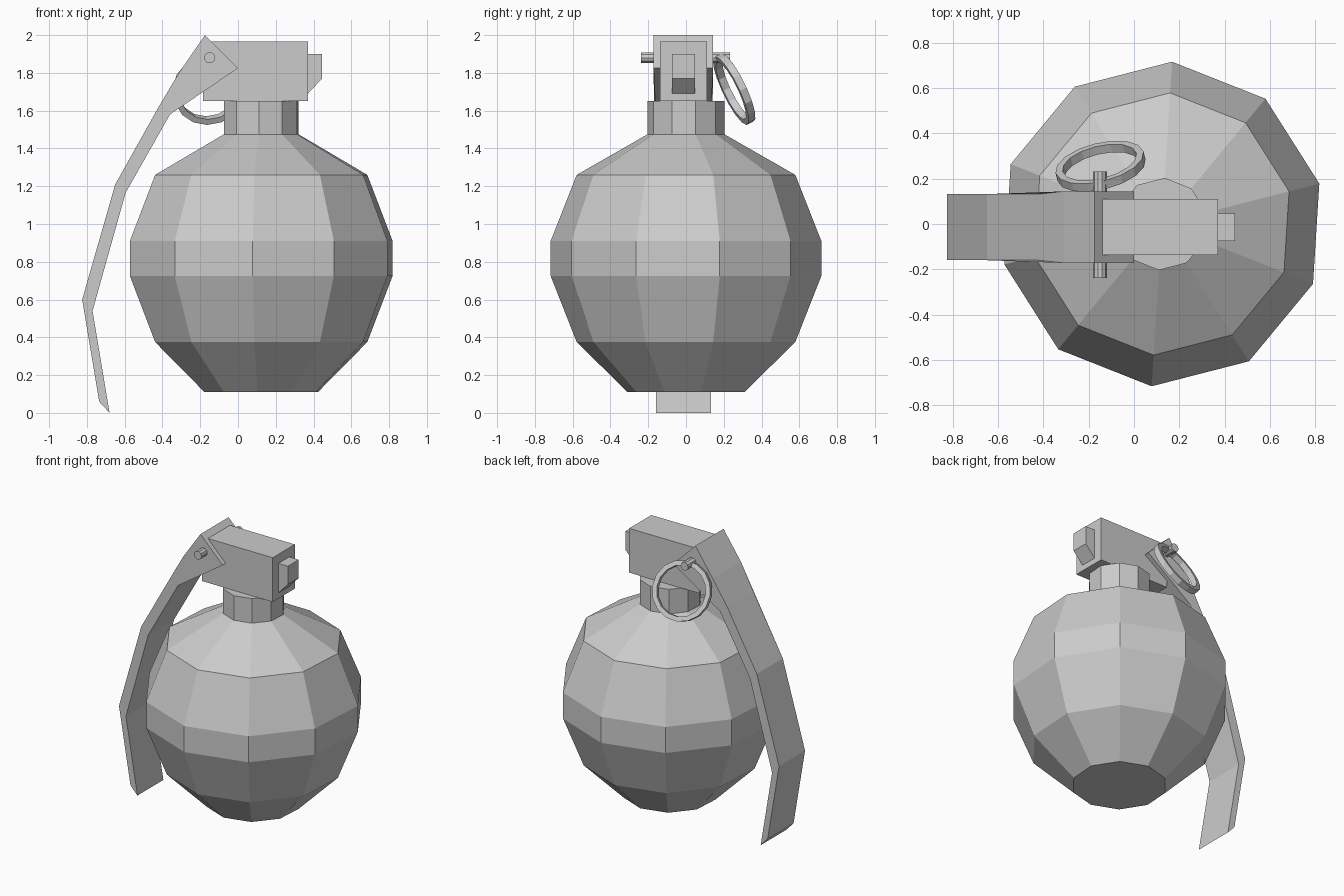
import bpy, bmesh
from math import sin, cos, pi, radians
from mathutils import Matrix, Vector

old = bpy.data.objects.get("Cube")
if old:
    bpy.data.objects.remove(old, do_unlink=True)

grey = bpy.data.materials.new("plain grey")
grey.use_nodes = True
colour = (0.6, 0.6, 0.6, 1)
grey.diffuse_color = colour
grey.node_tree.nodes["Principled BSDF"].inputs["Base Color"].default_value = colour

MID_Y = -0.014  # centre line of the head and lever


def finish(name, bm):
    bmesh.ops.recalc_face_normals(bm, faces=bm.faces)
    mesh = bpy.data.meshes.new(name)
    bm.to_mesh(mesh)
    bm.free()
    mesh.materials.append(grey)
    obj = bpy.data.objects.new(name, mesh)
    bpy.context.collection.objects.link(obj)
    return obj


def lathe(name, profile, sides, turn=0.0, closed=False):
    """Spin (radius, height) points around z, capped or closed into a loop."""
    bm = bmesh.new()
    rings = [[bm.verts.new((r * cos(turn + 2 * pi * i / sides),
                            r * sin(turn + 2 * pi * i / sides), z))
              for i in range(sides)] for r, z in profile]
    pairs = list(zip(rings, rings[1:]))
    if closed:
        pairs.append((rings[-1], rings[0]))
    else:
        bm.faces.new(rings[0])
        bm.faces.new(rings[-1])
    for a, b in pairs:
        for i in range(sides):
            j = (i + 1) % sides
            bm.faces.new((a[i], a[j], b[j], b[i]))
    return finish(name, bm)


def plate(name, outline, half_width):
    """Extrude an (x, z) outline across y; half_width is a function of x."""
    bm = bmesh.new()
    near, far = [[bm.verts.new((x, MID_Y + s * half_width(x), z))
                  for x, z in outline] for s in (-1, 1)]
    bm.faces.new(near)
    bm.faces.new(far)
    for i in range(len(outline)):
        j = (i + 1) % len(outline)
        bm.faces.new((near[i], near[j], far[j], far[i]))
    return finish(name, bm)


# Faceted round body and neck
turn = radians(14.4)
body = lathe("body", [(0.31, 0.11), (0.58, 0.375), (0.718, 0.725), (0.718, 0.91),
                      (0.58, 1.26), (0.204, 1.475)], 10, turn)
neck = lathe("neck", [(0.204, 1.475), (0.204, 1.65)], 10, turn)
for part in (body, neck):
    part.location.x = 0.123

# Head block and the wedge-shaped stud on its end
plate("head", [(-0.185, 1.65), (0.37, 1.65), (0.37, 1.965), (-0.185, 1.965)],
      lambda x: 0.124)
plate("stud", [(0.36, 1.69), (0.37, 1.69), (0.445, 1.77), (0.445, 1.9), (0.36, 1.9)],
      lambda x: 0.061)

# Bent safety lever, slightly wider where it grips the head
plate("lever", [(-0.175, 2.0), (0.0, 1.825), (-0.36, 1.58), (-0.595, 1.165),
                (-0.77, 0.54), (-0.68, 0.0), (-0.735, 0.06), (-0.825, 0.6),
                (-0.65, 1.21), (-0.42, 1.62), (-0.31, 1.805)],
      lambda x: 0.158 if x > -0.32 else 0.146)

# Cross pin
pin = lathe("pin", [(0.03, -0.235), (0.03, 0.235)], 10)
pin.rotation_euler.x = pi / 2
pin.location = (-0.15, -0.003, 1.88)

# Pull ring, hanging off the pin at a tilt
ring = lathe("pull_ring", [(0.168, -0.02), (0.2, -0.02), (0.2, 0.02), (0.168, 0.02)],
             16, closed=True)
u = Vector((0.97, 0.24, 0)).normalized()
v = Vector((-0.1, 0.41, -0.9)).normalized()
n = u.cross(v).normalized()
v = n.cross(u)
ring.matrix_world = (Matrix.Translation((-0.148, 0.255, 1.714))
                     @ Matrix((u, v, n)).transposed().to_4x4())
